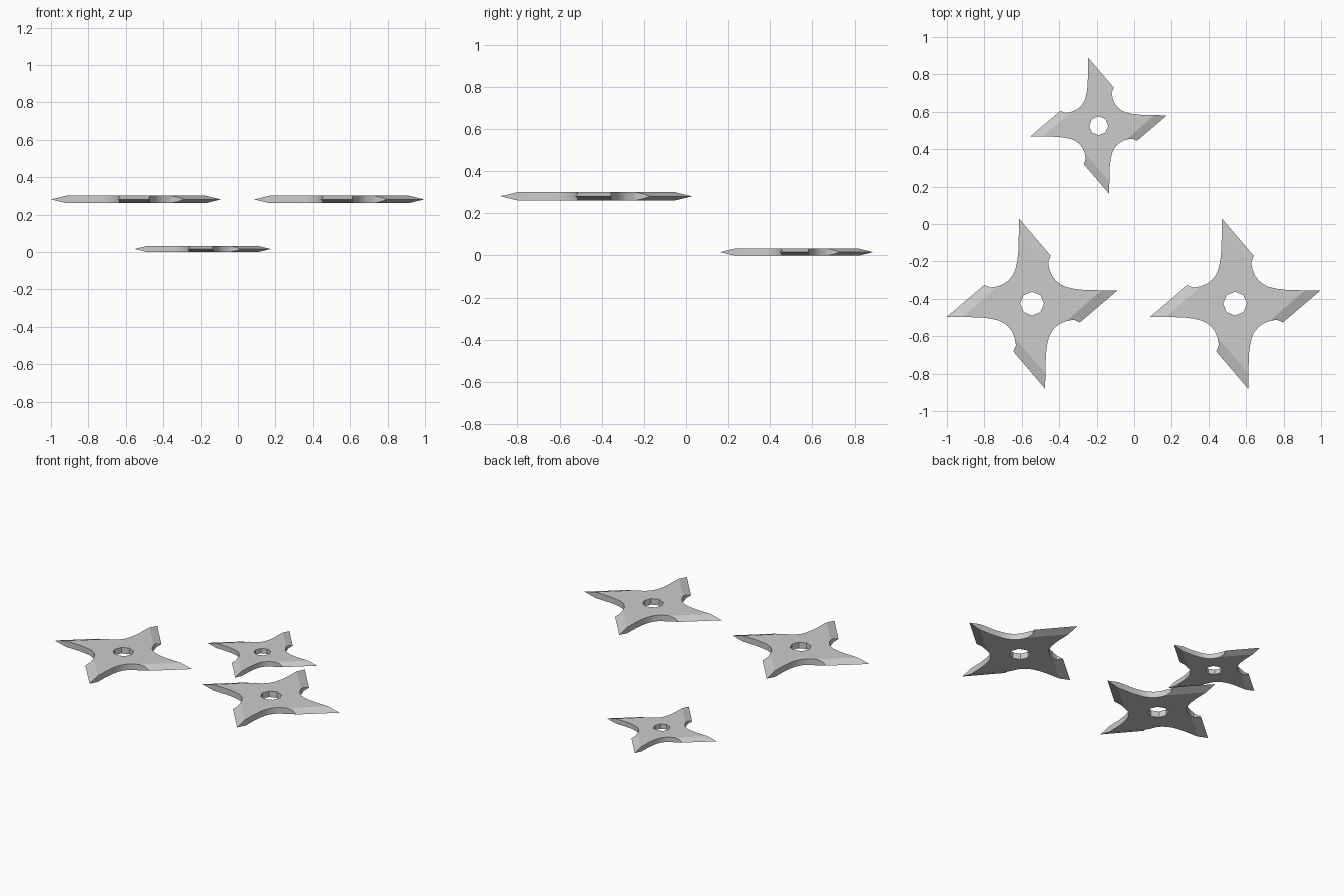
import bpy, bmesh, math
from mathutils import Matrix, Vector

if "Cube" in bpy.data.objects:
    bpy.data.objects.remove(bpy.data.objects["Cube"])

H = 0.02        # half thickness of the blade
HOLE = 0.0635   # radius of the octagonal hole

# One arm (pointing +y); the other three are quarter turns of it
TIP, CORNER = (-0.07, 0.455), (0.10, 0.256)
NOTCH = (0.086, 0.222)                      # dip on the ground edge
BODY = [(-0.071, 0.372), (0.093, 0.183), (0.107, 0.149), (0.127, 0.123),
        (0.152, 0.103), (0.18, 0.09), (0.222, 0.080), (0.272, 0.074)]


def build_star_mesh():
    bm = bmesh.new()

    def vert(p, k, z):
        return bm.verts.new(Matrix.Rotation(-k * math.pi / 2, 3, 'Z') @ Vector((p[0], p[1], z)))

    rings, notches, holes = {}, {}, {}
    for s in (1, -1):
        rings[s] = [vert(p, k, s * H) for k in range(4) for p in BODY]
        notches[s] = [vert(NOTCH, k, s * H * 0.6) for k in range(4)]
        holes[s] = [bm.verts.new((HOLE * math.cos(i * math.pi / 4),
                                  HOLE * math.sin(i * math.pi / 4), s * H)) for i in range(8)]
        # Flat face with the hole left open
        edges = [bm.edges.new((r[i], r[(i + 1) % len(r)]))
                 for r in (rings[s], holes[s]) for i in range(len(r))]
        bmesh.ops.triangle_fill(bm, edges=edges, use_beauty=True, normal=(0, 0, s))

    # Hole wall
    for i in range(8):
        j = (i + 1) % 8
        bm.faces.new((holes[1][i], holes[1][j], holes[-1][j], holes[-1][i]))

    n = len(BODY)
    for k in range(4):
        tip, corner = vert(TIP, k, 0), vert(CORNER, k, 0)
        a, b, c = k * n, k * n + 1, (k * n - 1)
        # Ground cutting bevels
        for s in (1, -1):
            bm.faces.new((rings[s][a], rings[s][b], notches[s][k], corner, tip))
        # Ends of the bevel
        bm.faces.new((rings[1][a], rings[-1][a], tip))
        bm.faces.new((notches[1][k], notches[-1][k], corner))
        walls = [bm.faces.new((rings[1][b], rings[-1][b], notches[-1][k], notches[1][k]))]
        # Curved wall running into the next arm
        for i in range(b, a + n):
            j = (i + 1) % (4 * n)
            walls.append(bm.faces.new((rings[1][i], rings[1][j], rings[-1][j], rings[-1][i])))
        for f in walls[1:]:
            f.smooth = True

    bmesh.ops.recalc_face_normals(bm, faces=bm.faces)
    mesh = bpy.data.meshes.new("throwing_star")
    bm.to_mesh(mesh)
    bm.free()
    return mesh


def place_star(name, location, scale):
    obj = bpy.data.objects.new(name, build_star_mesh())
    obj.location = location
    obj.scale = (scale,) * 3
    bpy.context.collection.objects.link(obj)


# Two large stars in front, one smaller star low at the back
place_star("large_star_left", (-0.545, -0.426, 0.281), 1.0)
place_star("large_star_right", (0.541, -0.426, 0.281), 1.0)
place_star("small_star", (-0.189, 0.525, 0.016), 0.8)
